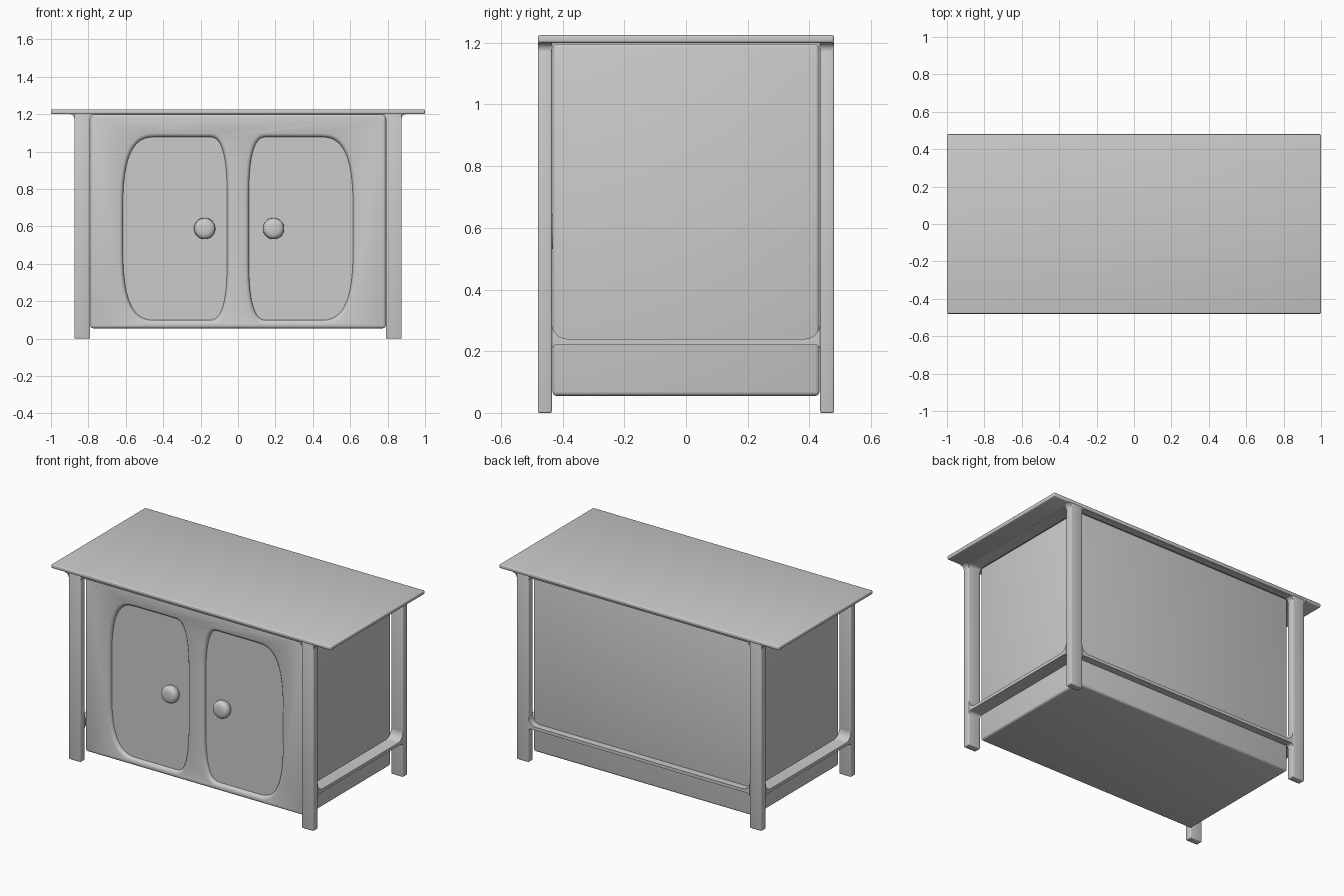
import bpy, bmesh
from math import sin, cos, pi, radians
from mathutils import Matrix

if "Cube" in bpy.data.objects:
    bpy.data.objects.remove(bpy.data.objects["Cube"])

TOP, BOT = 1.2, 1.225
LX0, LX1, LY0, LY1 = 0.79, 0.875, 0.435, 0.48   # leg inner/outer faces


def finish(name, bm, smooth=True):
    bmesh.ops.recalc_face_normals(bm, faces=bm.faces)
    me = bpy.data.meshes.new(name)
    bm.to_mesh(me)
    bm.free()
    ob = bpy.data.objects.new(name, me)
    bpy.context.collection.objects.link(ob)
    if smooth:
        smooth_obj(ob)
    return ob


def activate(ob):
    bpy.ops.object.select_all(action='DESELECT')
    ob.select_set(True)
    bpy.context.view_layer.objects.active = ob


def smooth_obj(ob):
    activate(ob)
    bpy.ops.object.shade_smooth_by_angle(angle=radians(35))


def box(name, x, y, z, bevel, smooth=True):
    bm = bmesh.new()
    mid = [(a + b) / 2 for a, b in (x, y, z)]
    size = [b - a for a, b in (x, y, z)]
    bmesh.ops.create_cube(bm, size=1, matrix=Matrix.Translation(mid) @ Matrix.Diagonal((*size, 1)))
    bmesh.ops.bevel(bm, geom=bm.edges[:], offset=bevel, segments=3, profile=0.5, affect='EDGES')
    return finish(name, bm, smooth)


def loft(name, rings, smooth=True):
    """Closed solid through rings of matching points."""
    bm = bmesh.new()
    vs = [[bm.verts.new(p) for p in r] for r in rings]
    n = len(vs[0])
    for a, b in zip(vs, vs[1:]):
        for i in range(n):
            bm.faces.new((a[i], a[(i + 1) % n], b[(i + 1) % n], b[i]))
    bm.faces.new(vs[0][::-1])
    bm.faces.new(vs[-1])
    return finish(name, bm, smooth)


def prism(name, pts, axis, lo, hi):
    put = (lambda u, z, d: (u, d, z)) if axis == 'y' else (lambda u, z, d: (d, u, z))
    return loft(name, [[put(u, z, d) for u, z in pts] for d in (lo, hi)])


def arc(cx, cz, r, a0, a1, n=6):
    return [(cx + r * cos(radians(a0 + (a1 - a0) * i / n)),
             cz + r * sin(radians(a0 + (a1 - a0) * i / n))) for i in range(n + 1)]


def rail(name, span, zb, zt, r_low, r_up, axis, lo, hi):
    """Thin rail whose ends flare into the legs."""
    half = arc(span - r_low, zb - r_low, r_low, 90, 0)
    half += arc(span - r_up, zt + r_up, r_up, 0, -90) if r_up else [(span, zt)]
    return prism(name, half + [(-u, z) for u, z in reversed(half)], axis, lo, hi)


# Table top
box("table_top", (-1, 1), (-LY1, LY1), (TOP, BOT), 0.007)

# Legs with small brackets under the overhang
for sx in (-1, 1):
    for sy in (-1, 1):
        x = sorted((sx * LX0, sx * LX1))
        y = sorted((sy * LY0, sy * LY1))
        box("leg", x, y, (0, TOP + 0.005), 0.005)
        pts = [(LX1, TOP)] + arc(LX1 + 0.025, TOP - 0.035, 0.025, 180, 90) + [(LX1 + 0.025, TOP)]
        pts = [(sx * u, min(z + 0.01, TOP)) for u, z in pts[:-1]]
        prism("leg_bracket", pts, 'y', *y)

# Lower rails on sides and back, top rails all round
for s in (-1, 1):
    rail("side_rail", LY0, 0.22, 0.24, 0.015, 0.05, 'x', *sorted((s * LX0, s * LX1)))
    rail("side_top_rail", LY0, 1.195, 1.2, 0.02, 0, 'x', *sorted((s * LX0, s * LX1)))
    rail("long_top_rail", LX0, 1.195, 1.2, 0.02, 0, 'y', *sorted((s * LY0, s * LY1)))
rail("back_rail", LX0, 0.22, 0.24, 0.015, 0.05, 'y', LY0, LY1)

# Cabinet body
FRONT = -0.433
body = box("cabinet_body", (-LX0, LX0), (FRONT, -FRONT), (0.055, TOP), 0.014, False)

# Soft-edged door recesses
DX0, DX1, DZ0, DZ1, EXP = 0.058, 0.615, 0.098, 1.078, 2.8


def door_outline():
    pts = []
    corners = [(1, 1, 0), (-1, 1, 90), (-1, -1, 180), (1, -1, 270)]
    for sx, sz, start in corners:
        rx, rz = (0.18, 0.4) if sx > 0 else (0.1, 0.35)
        cx = DX1 - rx if sx > 0 else DX0 + rx
        cz = DZ1 - rz if sz > 0 else DZ0 + rz
        for i in range(13):
            a = radians(start) + pi / 2 * i / 12
            pts.append((cx + sx * rx * abs(cos(a)) ** (2 / EXP),
                        cz + sz * rz * abs(sin(a)) ** (2 / EXP)))
    return pts


def door_ring(s, grow, y):
    mx, mz = (DX0 + DX1) / 2, (DZ0 + DZ1) / 2
    kx, kz = 1 + 2 * grow / (DX1 - DX0), 1 + 2 * grow / (DZ1 - DZ0)
    return [(s * (mx + (u - mx) * kx), y, mz + (z - mz) * kz) for u, z in door_outline()]


steps = [(0.024, -0.46), (0.022, -0.434), (0.01, -0.430), (0.003, -0.423), (0, -0.411)]
for s in (-1, 1):
    cutter = loft("door_cutter", [door_ring(s, g, y) for g, y in steps], False)
    cutter.hide_render = True
    mod = body.modifiers.new("door_recess", 'BOOLEAN')
    mod.operation, mod.solver, mod.object = 'DIFFERENCE', 'EXACT', cutter
    activate(body)
    bpy.ops.object.modifier_apply(modifier=mod.name)
    bpy.data.objects.remove(cutter)
smooth_obj(body)

# Door knobs
profile = [(0.045, -0.405), (0.054, -0.422), (0.057, -0.435), (0.055, -0.448),
           (0.048, -0.459), (0.035, -0.465), (0.015, -0.467)]
for x in (-0.178, 0.19):
    loft("door_knob", [[(x + r * cos(2 * pi * i / 32), y, 0.588 + r * sin(2 * pi * i / 32))
                        for i in range(32)] for r, y in profile])
